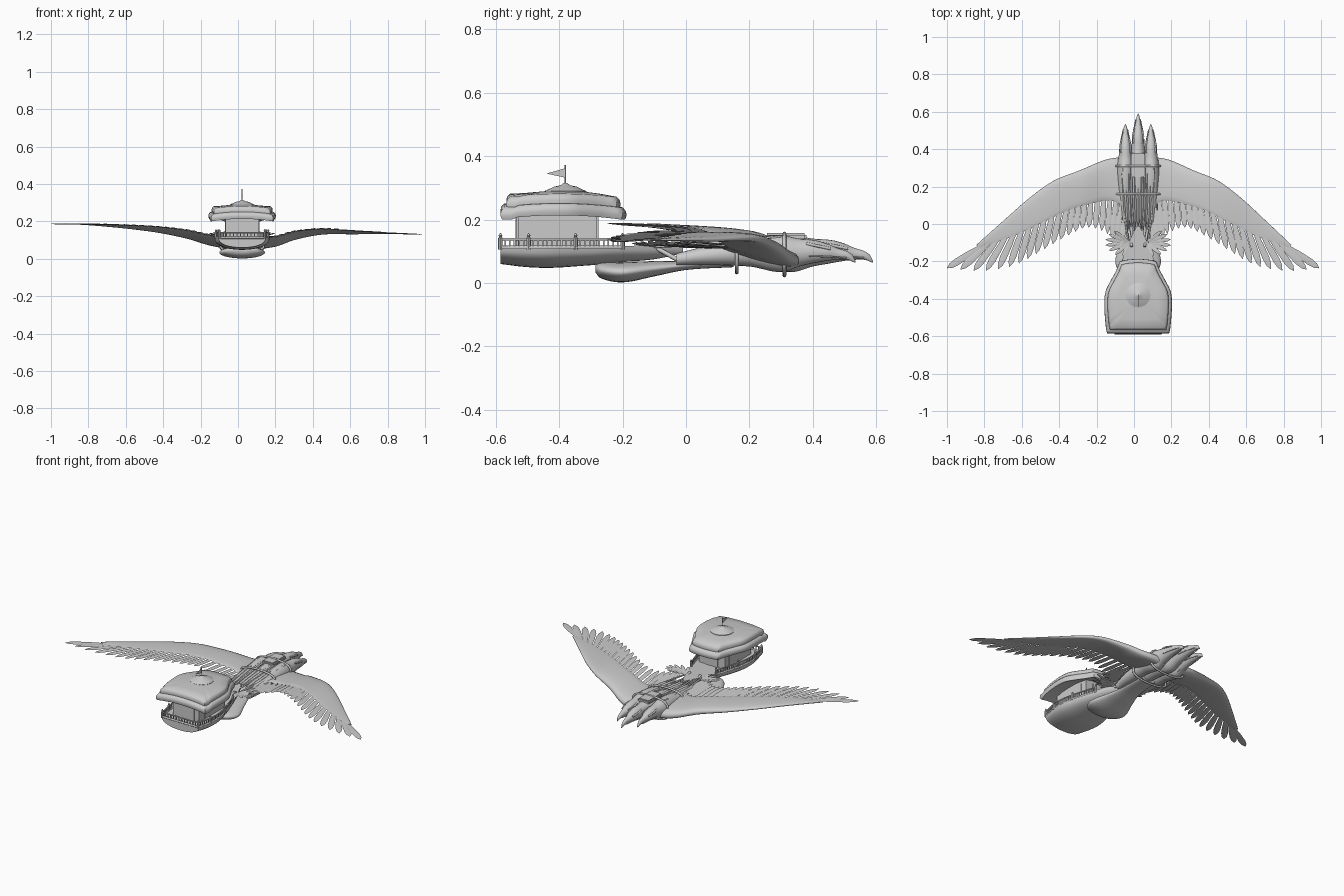
import bpy, bmesh, math
from mathutils import Vector

if "Cube" in bpy.data.objects:
    bpy.data.objects.remove(bpy.data.objects["Cube"])

C = 0.022  # centre line of the whole model


def finish(name, bm, angle=40):
    bmesh.ops.recalc_face_normals(bm, faces=bm.faces)
    me = bpy.data.meshes.new(name)
    bm.to_mesh(me)
    bm.free()
    ob = bpy.data.objects.new(name, me)
    bpy.context.collection.objects.link(ob)
    bpy.ops.object.select_all(action='DESELECT')
    ob.select_set(True)
    bpy.context.view_layer.objects.active = ob
    bpy.ops.object.shade_smooth_by_angle(angle=math.radians(angle))
    return ob


def lerp(pts, t):
    # smooth interpolation through rows keyed by their first value
    if t <= pts[0][0]:
        return list(pts[0][1:])
    for i in range(len(pts) - 1):
        a, b = pts[i], pts[i + 1]
        if t <= b[0]:
            p, q = pts[max(i - 1, 0)], pts[min(i + 2, len(pts) - 1)]
            h = b[0] - a[0]
            s = (t - a[0]) / h
            out = []
            for k in range(1, len(a)):
                ma = (b[k] - p[k]) / (b[0] - p[0]) * h
                mb = (q[k] - a[k]) / (q[0] - a[0]) * h
                out.append((2*s**3 - 3*s**2 + 1)*a[k] + (s**3 - 2*s**2 + s)*ma
                           + (3*s**2 - 2*s**3)*b[k] + (s**3 - s**2)*mb)
            return out
    return list(pts[-1][1:])


def bridge(bm, rings, caps=True):
    rows = [[bm.verts.new(p) for p in r] for r in rings]
    n = len(rows[0])
    for a, b in zip(rows, rows[1:]):
        for i in range(n):
            bm.faces.new((a[i], a[(i+1) % n], b[(i+1) % n], b[i]))
    if caps:
        bm.faces.new(rows[0])
        bm.faces.new(rows[-1])


def loft(name, secs, x=0, steps=40, n=20, shift=lambda y: y):
    # elliptical sections (y, z, half width, half height)
    bm, rings = bmesh.new(), []
    for j in range(steps + 1):
        y = secs[0][0] + (secs[-1][0] - secs[0][0]) * j / steps
        z, rx, rz = lerp(secs, y)
        rings.append([(C + x + max(rx, .001)*math.cos(2*math.pi*i/n), shift(y),
                       z + max(rz, .001)*math.sin(2*math.pi*i/n)) for i in range(n)])
    bridge(bm, rings)
    return finish(name, bm, 60)


def box(bm, x0, x1, y0, y1, z0, z1):
    bridge(bm, [[(x0, y0, z), (x1, y0, z), (x1, y1, z), (x0, y1, z)] for z in (z0, z1)])


def lathe(name, x, y, prof, n=24):
    bm = bmesh.new()
    bridge(bm, [[(x + r*math.cos(2*math.pi*i/n), y + r*math.sin(2*math.pi*i/n), z)
                 for i in range(n)] for r, z in prof])
    return finish(name, bm)


def tube(name, pts, r, cyclic=False):
    cu = bpy.data.curves.new(name, 'CURVE')
    cu.dimensions, cu.bevel_depth, cu.bevel_resolution = '3D', r, 2
    cu.use_fill_caps = True
    sp = cu.splines.new('POLY')
    sp.points.add(len(pts) - 1)
    for p, q in zip(sp.points, pts):
        p.co = (*q, 1)
    sp.use_cyclic_u = cyclic
    ob = bpy.data.objects.new(name, cu)
    bpy.context.collection.objects.link(ob)
    return ob


def feather(bm, a, b, w, th=.003):
    # thin blade with a raised quill and pointed tip
    a, b = Vector(a), Vector(b)
    side = (b - a).cross(Vector((0, 0, 1))).normalized()
    up = Vector((0, 0, th))
    rings = []
    for t, k in ((0, .55), (.35, .9), (.7, 1), (.88, .75), (1, .05)):
        c, s = a.lerp(b, t), side * w * k / 2
        rings.append([c - s, c + up*k, c + s, c - up*k])
    bridge(bm, rings)


# Bird bodies with three hook-beaked heads
BODY = [(-.03, .075, .018, .018), (.05, .085, .032, .028), (.2, .097, .042, .045),
        (.33, .092, .046, .058), (.4, .096, .037, .044), (.46, .099, .031, .036),
        (.5, .097, .025, .027), (.53, .092, .016, .019), (.565, .086, .010, .013),
        (.582, .076, .005, .010), (.59, .066, .001, .002)]
for x, nm in ((-.068, 'left'), (0, 'middle'), (.068, 'right')):
    back = .055 if x else 0
    sh = lambda y, k=back: y - k * max(0, min(1, (y - .2) / .25))
    loft(nm + '_bird', BODY, x, 60, 20, sh)
    for s in (-1, 1):  # brows, eyes and mouth lines
        tube(nm + '_brow', [(C+x+s*.024, sh(.43), .124), (C+x+s*.028, sh(.47), .117),
                            (C+x+s*.02, sh(.51), .108)], .005)
        tube(nm + '_mouth', [(C+x+s*.032, sh(.44), .085), (C+x+s*.025, sh(.5), .083),
                             (C+x+s*.012, sh(.56), .079)], .0025)
    for s in (-1, 0, 1):  # long back feathers
        bm = bmesh.new()
        feather(bm, (C+x+s*.02, .27, .143), (C+x*.8+s*.017, -.02, .112), .022, .008)
        finish(nm + '_back_feather', bm)

# Harness plates, straps and tow ropes
bm = bmesh.new()
box(bm, C-.038, C+.038, .25, .38, .135, .157)
bmesh.ops.bevel(bm, geom=bm.edges[:], offset=.006, segments=2, affect='EDGES')
finish('harness_plate', bm)
for y, h in ((.16, .147), (.31, .156)):
    tube('harness_strap', [(C + .118*math.cos(t*math.pi/12), y, .09 + (h-.09)*abs(math.sin(t*math.pi/12))**.5
                            * (1 if t <= 12 else -1)) for t in range(24)], .006, True)
for x in (-.085, -.035, .035, .085):
    tube('tow_rope', [(C+x, .3, .145), (C+x*.95, .1, .125), (C+x*.6, -.1, .115)], .005)
for s in (-1, 1):
    tube('tow_strut', [(C+s*.05, .05, .06), (C+s*.05, -.03, .075), (C+s*.035, -.12, .125)], .007)

# Broad rounded tail beneath the boat
loft('tail', [(-.285, .045, .05, .012), (-.27, .04, .09, .025), (-.2, .034, .122, .032),
              (-.1, .045, .09, .024), (0, .055, .06, .014), (.15, .062, .05, .012)], 0, 40, 28)

# Wings: padded front part plus a row of separate flight feathers
LE = [(0, .05, .36), (.15, .16, .345), (.32, .3, .285), (.5, .43, .23), (.65, .55, .14),
      (.82, .68, .02), (1, .82, -.112)]
TE = [(0, .05, .08), (.15, .14, .125), (.32, .25, .105), (.5, .36, .07), (.65, .48, .01),
      (.82, .62, -.06), (1, .8, -.128)]
TIP = [(0, .09, -.13), (.15, .16, -.05), (.3, .26, -.02), (.45, .37, -.07), (.6, .5, -.15),
       (.75, .64, -.225), (.88, .80, -.25), (1, .968, -.236)]
ZR = [(.05, .09), (.18, .10), (.28, .13), (.43, .15), (.6, .143), (.97, .13)]
ZL = [(.05, .09), (.18, .108), (.3, .138), (.5, .165), (.8, .183), (1.02, .187)]
for s, k, Z, nm in ((1, 1, ZR, 'right'), (-1, 1.055, ZL, 'left')):
    def at(d, y, dz=0):
        return (C + s*k*d, y, lerp(Z, d*k)[0] + dz)
    bm, rings = bmesh.new(), []
    for j in range(33):
        u = j / 32
        a, b = lerp(LE, u), lerp(TE, u)
        th = .03*(1-u)**1.3 + .004
        tilt = .022*(1-u)
        ring = []
        for i in range(20):
            t = 2*math.pi*i/20
            f = (1 - math.cos(t))/2
            f = f**1.4
            ring.append(at(a[0]+(b[0]-a[0])*f, a[1]+(b[1]-a[1])*f,
                           th*math.sin(t)*(1-.5*f) + tilt*(2*f-1)))
        rings.append(ring)
    bridge(bm, rings)
    finish(nm + '_wing', bm, 60)
    bm = bmesh.new()
    N = 22
    for i in range(N):
        u = i/(N-1)
        a, b, l = lerp(TE, u), lerp(TIP, u), lerp(LE, u)
        base = [a[0]+(l[0]-a[0])*.2, a[1]+(l[1]-a[1])*.2]
        feather(bm, at(*base, .016*(1-u)), at(*b, .03*(1-u)), .03 + .008*u)
    finish(nm + '_flight_feathers', bm)

# Boat hull: deep rounded section tapering to the bow
HULL = [(-.585, .125, .052), (-.5, .143, .062), (-.42, .146, .064), (-.3, .12, .056),
        (-.2, .088, .05), (-.1, .05, .045), (-.01, .008, .03)]
bm, rings = bmesh.new(), []
for j in range(31):
    y = -.585 + .575*j/30
    w, h = lerp(HULL, y)
    zt = .112 + .012*max(0, (y+.3)/.3)
    rings.append([(C + w*math.cos(math.pi*i/16), y, zt - h*abs(math.sin(math.pi*i/16))**.8)
                  for i in range(17)])
bridge(bm, rings)
finish('hull', bm)

# Deck railing following the hull edge
rim = [(lerp(HULL, y)[0]-.004, y) for y in [-.2 - .0148*i for i in range(27)]]
path = [(C+w, y) for w, y in rim] + [(C + .121 - .0186*i, -.585) for i in range(1, 13)] \
    + [(C-w, y) for w, y in reversed(rim)]
for z, r in ((.112, .006), (.138, .004)):
    tube('rail', [(x, y, z) for x, y in path], r)
bm = bmesh.new()
for x, y in path:
    box(bm, x-.0025, x+.0025, y-.0025, y+.0025, .11, .138)
finish('balusters', bm)
for i in (0, 10, 20, 26, 39, 45, 55, 65):
    lathe('rail_post', *path[i], [(.007, .105), (.007, .142), (.004, .145), (.006, .15), (.001, .158)], 8)

# Feather spray at the bow
bm = bmesh.new()
for s in (-1, 1):
    for i in range(7):
        a = math.radians(-75 + 20*i)
        L = .1 + .03*math.cos(a + .5)
        feather(bm, (C+s*.045, -.1, .115), (C+s*(.05+L*math.cos(a)), -.09+.7*L*math.sin(a), .125+.003*i), .02)
finish('bow_feathers', bm)

# Cabin with door and side window frames
bm = bmesh.new()
box(bm, C-.088, C+.088, -.53, -.28, .1, .25)
finish('cabin', bm)
bm = bmesh.new()
box(bm, C-.056, C+.056, -.535, -.52, .112, .218)
box(bm, C-.048, C+.048, -.538, -.52, .112, .21)
box(bm, C-.092, C+.092, -.48, -.32, .115, .213)
box(bm, C-.04, C+.04, -.29, -.275, .112, .21)
finish('door_and_panels', bm)

# Layered roof with rounded eaves
OUT = [(-.585, .166), (-.55, .173), (-.43, .181), (-.36, .174), (-.3, .145), (-.25, .118), (-.2, .098)]
half = [(lerp(OUT, y)[0], y) for y in [-.585 + .385*i/24 for i in range(25)]]
front = [(-.166 + .332*i/10, -.585) for i in range(1, 10)]
rear = [(.098 - .196*i/8, -.197 + .01*math.sin(math.pi*i/8)) for i in range(1, 8)]
outline = front + half + rear + [(-w, y) for w, y in reversed(half)]
bm, rings = bmesh.new(), []
for f, z in ((.45, .235), (.9, .207), (.975, .2), (1, .212), (.99, .226), (.94, .238), (.9, .24), (.905, .25),
             (.89, .262), (.84, .272), (.6, .281), (.3, .289), (.02, .291)):
    ring = []
    for x, y in outline:
        d = max(0, 1 - (abs(x)/.17)**2) if y < -.55 else max(0, 1 - ((y+.4)/.2)**2)
        ring.append((C + x*f, -.39 + (y+.39)*f, z + .014*d*max(0, f-.5)*2))
    rings.append(ring)
bridge(bm, rings)
finish('roof', bm, 50)

# Roof dome, pole and pennant
lathe('roof_dome', C, -.38, [(.066, .283), (.066, .29), (.056, .294), (.035, .304), (.015, .308), (.006, .315)])
tube('flag_pole', [(C, -.38, .3), (C, -.38, .372)], .0022)
bm = bmesh.new()
bridge(bm, [[(C+o, -.38, .362), (C+o, -.38, .332), (C+o, -.44, .345)] for o in (-.001, .001)])
finish('pennant', bm)
